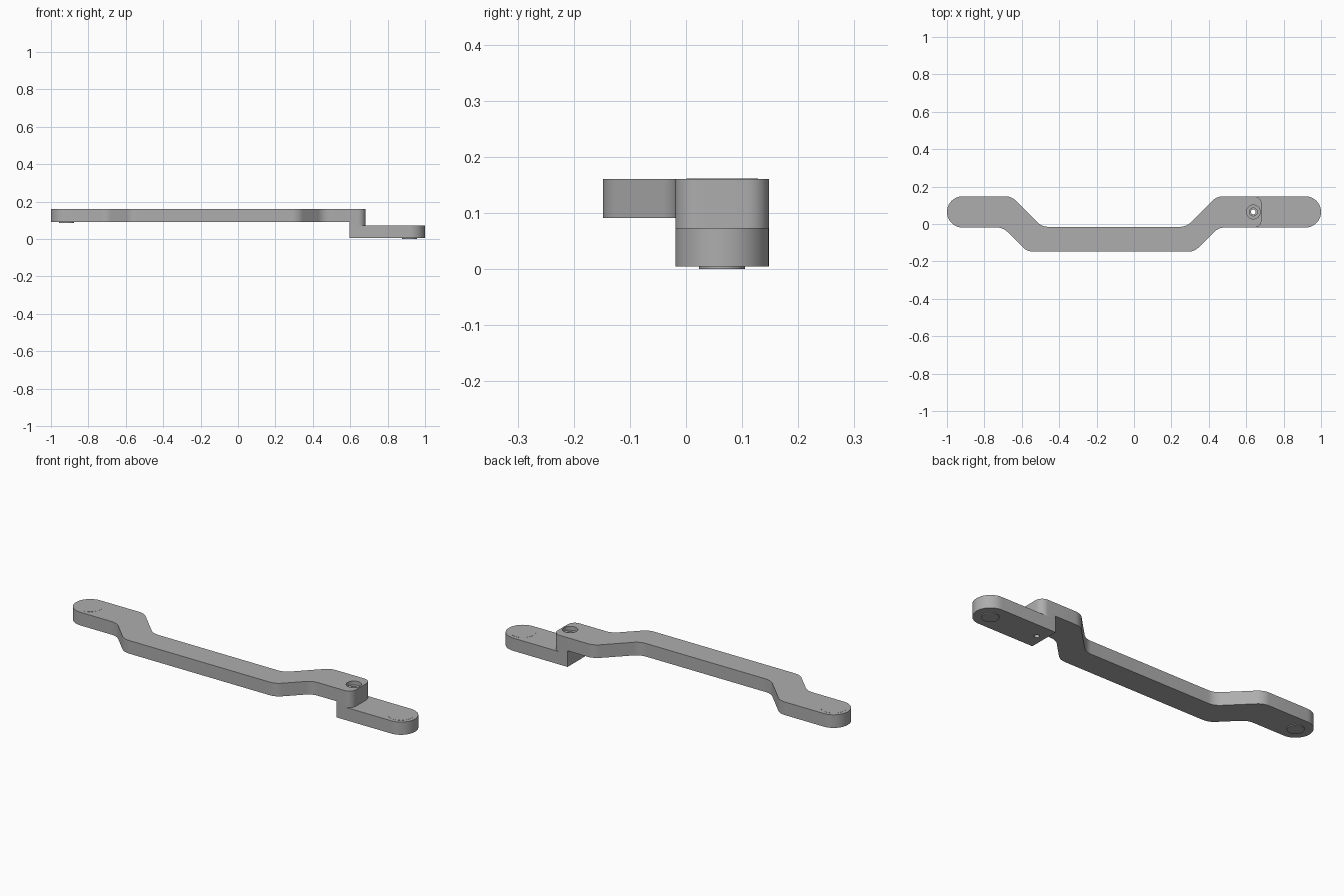
import bpy, bmesh, math
from mathutils import Vector

cube = bpy.data.objects.get("Cube")
if cube:
    bpy.data.objects.remove(cube)

grey = bpy.data.materials.new("grey plastic")
grey.use_nodes = True
colour = (0.42, 0.42, 0.42, 1)
grey.diffuse_color = colour
grey.node_tree.nodes["Principled BSDF"].inputs["Base Color"].default_value = colour


def finish(name, bm):
    bmesh.ops.recalc_face_normals(bm, faces=bm.faces)
    mesh = bpy.data.meshes.new(name)
    bm.to_mesh(mesh)
    bm.free()
    mesh.materials.append(grey)
    obj = bpy.data.objects.new(name, mesh)
    bpy.context.collection.objects.link(obj)
    return obj


def rounded(corners, steps=10):
    """Outline with each (x, y, radius) corner rounded."""
    points = []
    for i, (x, y, r) in enumerate(corners):
        p = Vector((x, y))
        if r == 0:
            points.append(p)
            continue
        a = (Vector(corners[i - 1][:2]) - p).normalized()
        b = (Vector(corners[(i + 1) % len(corners)][:2]) - p).normalized()
        half = a.angle(b) / 2
        centre = p + (a + b).normalized() * (r / math.sin(half))
        start = p + a * (r / math.tan(half)) - centre
        end = p + b * (r / math.tan(half)) - centre
        sweep = start.angle_signed(end)
        for k in range(steps + 1):
            t = -sweep * k / steps
            c, s = math.cos(t), math.sin(t)
            points.append(centre + Vector((start.x * c - start.y * s,
                                           start.x * s + start.y * c)))
    return points


def slab(name, corners, z0, z1):
    bm = bmesh.new()
    face = bm.faces.new([bm.verts.new((p.x, p.y, z0)) for p in rounded(corners)])
    top = bmesh.ops.extrude_face_region(bm, geom=[face])["geom"]
    bmesh.ops.translate(bm, vec=(0, 0, z1 - z0),
                        verts=[v for v in top if isinstance(v, bmesh.types.BMVert)])
    bmesh.ops.remove_doubles(bm, verts=bm.verts, dist=1e-5)
    return finish(name, bm)


def turned(name, x, profile, sides=48):
    """Solid of revolution from (radius, z) rings."""
    bm = bmesh.new()
    rings = [[bm.verts.new((x + r * math.cos(math.tau * k / sides),
                            MID + r * math.sin(math.tau * k / sides), z))
              for k in range(sides)] for r, z in profile]
    for low, high in zip(rings, rings[1:]):
        for k in range(sides):
            n = (k + 1) % sides
            bm.faces.new((low[k], low[n], high[n], high[k]))
    bm.faces.new(rings[0])
    bm.faces.new(rings[-1])
    return finish(name, bm)


BACK, FRONT = 0.148, -0.019
MID = (BACK + FRONT) / 2
END = 0.0832
BEND = 0.08

# Cranked upper arm
arm = slab("upper_arm", [
    (-1, FRONT, END), (-0.7, FRONT, BEND), (-0.571, -0.148, BEND),
    (0.323, -0.148, BEND), (0.452, FRONT, BEND), (0.682, FRONT, 0.04),
    (0.682, BACK, 0.04), (0.443, BACK, BEND), (0.28, -0.015, BEND),
    (-0.492, -0.015, BEND), (-0.655, BACK, BEND), (-1, BACK, END)], 0.091, 0.161)

# Short lower plate and the step joining it to the arm
plate = slab("lower_plate", [(0.595, FRONT, 0), (1, FRONT, END),
                             (1, BACK, END), (0.595, BACK, 0)], 0.005, 0.073)
step = slab("joint_step", [(0.595, FRONT, 0), (0.682, FRONT, 0.04),
                           (0.682, BACK, 0.04), (0.595, BACK, 0)], 0.073, 0.091)

# Countersunk screw hole through the joint
cutter = turned("screw_hole_cutter", 0.638,
                [(0.013, -0.05), (0.013, 0.115), (0.021, 0.115), (0.021, 0.14),
                 (0.037, 0.14), (0.037, 0.2)])
cutter.hide_render = True
cutter.hide_set(True)
for part in (arm, step, plate):
    cut = part.modifiers.new("screw hole", "BOOLEAN")
    cut.object = cutter
    cut.solver = "EXACT"

# Round inlays on top of each end, pins underneath
parts = [arm, step, plate]
for side, x, low, high in (("right", -0.917, 0.091, 0.161),
                           ("left", 0.917, 0.005, 0.073)):
    parts.append(turned(side + "_inlay", x, [(0.064, high - 0.01), (0.064, high + 0.0006)]))
    parts.append(turned(side + "_pin", x, [(0.041, low - 0.005), (0.041, low + 0.01)]))

for obj in bpy.context.selected_objects:
    obj.select_set(False)
for obj in parts:
    obj.select_set(True)
bpy.context.view_layer.objects.active = arm
bpy.ops.object.shade_smooth_by_angle(angle=math.radians(30))
